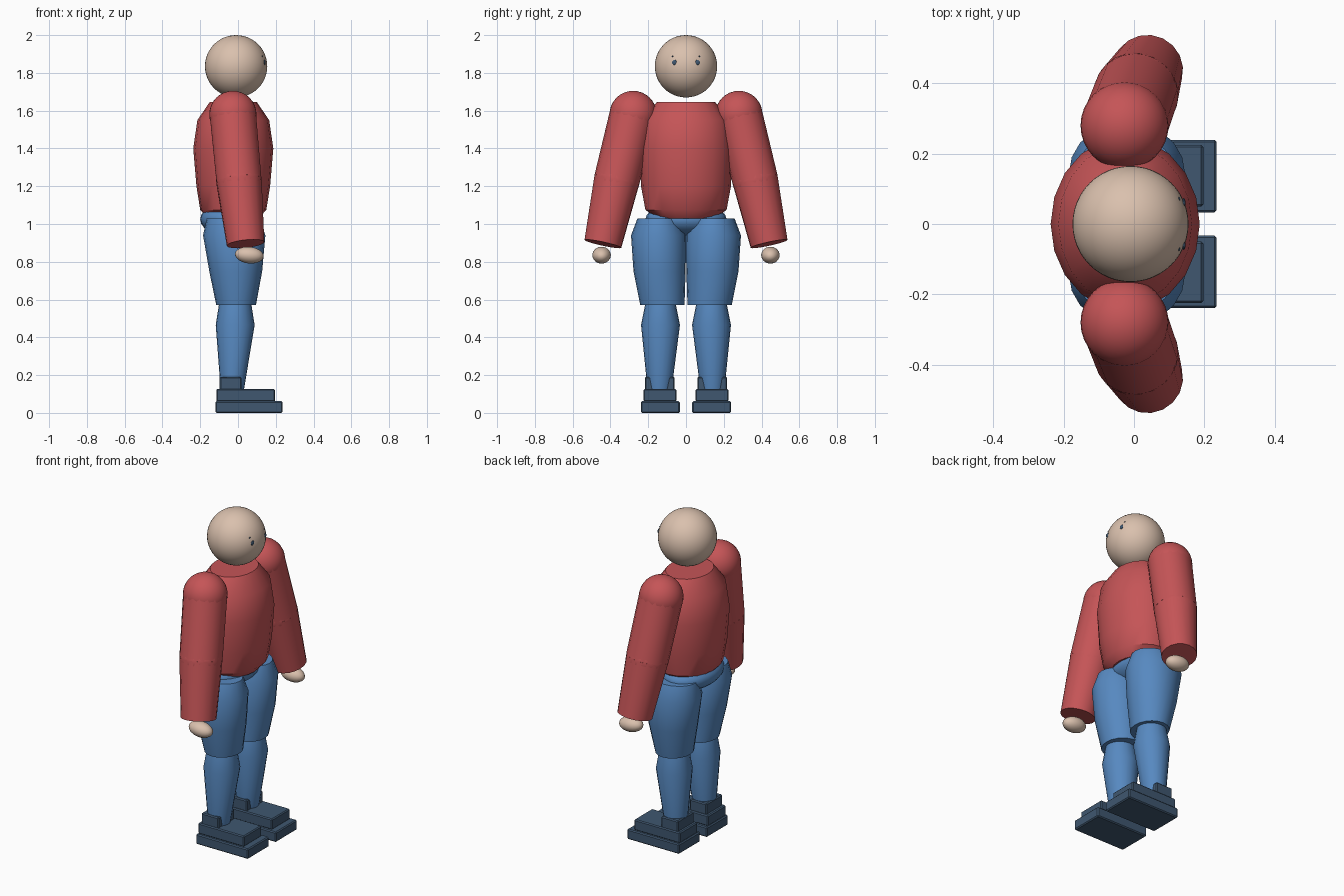
import bpy, bmesh, math
from mathutils import Matrix, Vector

cube = bpy.data.objects.get("Cube")
if cube:
    bpy.data.objects.remove(cube, do_unlink=True)


def material(name, rgb):
    m = bpy.data.materials.new(name)
    m.use_nodes = True
    m.diffuse_color = (*rgb, 1)
    m.node_tree.nodes["Principled BSDF"].inputs["Base Color"].default_value = (*rgb, 1)
    return m


RED = material("red_sweater", (0.56, 0.09, 0.095))
BLUE = material("blue_trousers", (0.095, 0.25, 0.53))
SKIN = material("skin", (0.70, 0.53, 0.42))
SLATE = material("slate_shoes", (0.05, 0.095, 0.16))


def finish(name, bm, mat, smooth=True):
    bmesh.ops.recalc_face_normals(bm, faces=bm.faces)
    mesh = bpy.data.meshes.new(name)
    bm.to_mesh(mesh)
    bm.free()
    mesh.materials.append(mat)
    obj = bpy.data.objects.new(name, mesh)
    bpy.context.collection.objects.link(obj)
    if smooth:
        bpy.ops.object.select_all(action="DESELECT")
        obj.select_set(True)
        bpy.context.view_layer.objects.active = obj
        bpy.ops.object.shade_smooth_by_angle(angle=math.radians(35))
    return obj


def loft(name, rings, mat, sides=20):
    """Capped stack of horizontal ellipses: (x, y, z, x radius, y radius)."""
    bm = bmesh.new()
    loops = []
    for x, y, z, rx, ry in rings:
        angles = [math.tau * i / sides for i in range(sides)]
        loops.append([bm.verts.new((x + rx * math.cos(a), y + ry * math.sin(a), z)) for a in angles])
    for low, high in zip(loops, loops[1:]):
        for i in range(sides):
            j = (i + 1) % sides
            bm.faces.new((low[i], low[j], high[j], high[i]))
    bm.faces.new(loops[0])
    bm.faces.new(loops[-1])
    return finish(name, bm, mat)


def ellipsoid(name, centre, radii, mat, segments=32, tilt=0):
    bm = bmesh.new()
    matrix = Matrix.Translation(centre) @ Matrix.Rotation(tilt, 4, "Y") @ Matrix.Diagonal((*radii, 1))
    bmesh.ops.create_uvsphere(bm, u_segments=segments, v_segments=segments // 2, radius=1, matrix=matrix)
    return finish(name, bm, mat)


def tube(name, start, end, r1, r2, mat):
    a, b = Vector(start), Vector(end)
    turn = (b - a).to_track_quat("Z", "Y").to_matrix().to_4x4()
    bm = bmesh.new()
    bmesh.ops.create_cone(bm, cap_ends=True, segments=18, radius1=r1, radius2=r2,
                          depth=(b - a).length, matrix=Matrix.Translation((a + b) / 2) @ turn)
    return finish(name, bm, mat)


def box(name, low, high, mat):
    a, b = Vector(low), Vector(high)
    bm = bmesh.new()
    bmesh.ops.create_cube(bm, size=1, matrix=Matrix.Translation((a + b) / 2) @ Matrix.Diagonal((*(b - a), 1)))
    bmesh.ops.bevel(bm, geom=bm.edges[:], offset=0.006, segments=1, affect="EDGES")
    return finish(name, bm, mat, smooth=False)


# Head, torso and pelvis
HEAD = Vector((-0.01, 0, 1.835))
ellipsoid("head", HEAD, (0.165,) * 3, SKIN, 48)
loft("torso", [(-0.025, 0, 1.03, 0.135, 0.155), (-0.025, 0, 1.075, 0.175, 0.215),
               (-0.025, 0, 1.2, 0.195, 0.238), (-0.025, 0, 1.4, 0.212, 0.247),
               (-0.025, 0, 1.55, 0.19, 0.228), (-0.025, 0, 1.645, 0.125, 0.155)], RED)
ellipsoid("pelvis", (-0.05, 0, 1.025), (0.15, 0.215, 0.09), BLUE, 24)

for s, side in ((1, "left"), (-1, "right")):
    # Eye and brow, lying on the head surface
    for part, y, z, radii in (("eye", 0.06, 0.02, (0.005, 0.014, 0.014)),
                              ("brow", 0.07, 0.053, (0.003, 0.007, 0.003))):
        x = math.sqrt(0.164 ** 2 - y * y - z * z)
        ellipsoid(f"{side}_{part}", HEAD + Vector((x, s * y, z)), radii, SLATE, 12)

    # Sleeve with rounded joints, and hand
    shoulder, elbow, wrist = (-0.027, s * 0.28, 1.58), (0.005, s * 0.367, 1.23), (0.04, s * 0.44, 0.895)
    ellipsoid(f"{side}_shoulder", shoulder, (0.125,) * 3, RED)
    tube(f"{side}_upper_sleeve", shoulder, elbow, 0.124, 0.121, RED)
    ellipsoid(f"{side}_elbow", elbow, (0.121,) * 3, RED, 24)
    tube(f"{side}_lower_sleeve", elbow, wrist, 0.121, 0.1, RED)
    ellipsoid(f"{side}_hand", (0.06, s * 0.447, 0.835), (0.076, 0.049, 0.044), SKIN, 24, 0.1)

    # Trouser leg
    loft(f"{side}_thigh", [(-0.01, s * 0.125, 0.57, 0.105, 0.117), (-0.012, s * 0.14, 0.75, 0.14, 0.138),
                           (-0.02, s * 0.145, 0.94, 0.165, 0.146), (-0.025, s * 0.145, 1.03, 0.14, 0.112)], BLUE)
    loft(f"{side}_shin", [(-0.03, s * 0.14, 0.125, 0.062, 0.064), (-0.015, s * 0.135, 0.465, 0.103, 0.103),
                          (-0.015, s * 0.135, 0.58, 0.085, 0.08)], BLUE)

    # Stepped shoe
    for part, x0, x1, y0, y1, z0, z1 in (("sole", -0.12, 0.235, 0.033, 0.239, 0, 0.062),
                                         ("shoe_upper", -0.115, 0.197, 0.05, 0.225, 0.06, 0.126),
                                         ("shoe_heel", -0.097, 0.018, 0.06, 0.218, 0.12, 0.19)):
        ya, yb = sorted((s * y0, s * y1))
        box(f"{side}_{part}", (x0, ya, z0), (x1, yb, z1), SLATE)
